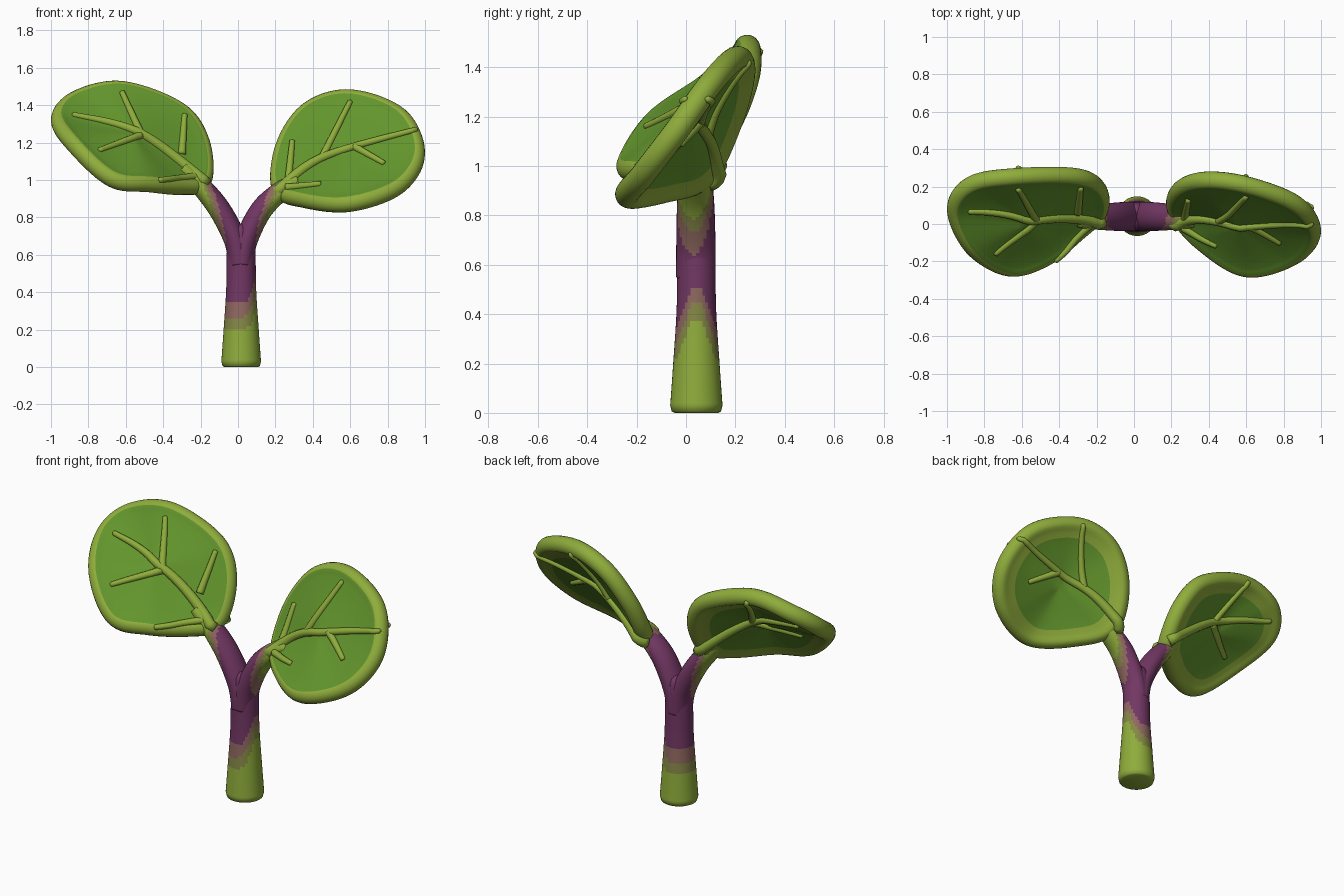
import bpy, bmesh, math
from mathutils import Vector
from mathutils.bvhtree import BVHTree

if "Cube" in bpy.data.objects:
    bpy.data.objects.remove(bpy.data.objects["Cube"])


def material(name, srgb):
    m = bpy.data.materials.new(name)
    m.diffuse_color = [(c / 255) ** 2.2 for c in srgb] + [1]
    m.use_nodes = True
    m.node_tree.nodes["Principled BSDF"].inputs["Base Color"].default_value = m.diffuse_color
    return m


MATS = [material("light green", (142, 171, 62)), material("leaf green", (98, 147, 48)),
        material("purple", (114, 58, 100)), material("mauve brown", (142, 104, 96)),
        material("olive", (132, 134, 72))]
LIGHT, DARK, PURPLE, BROWN, OLIVE = range(5)


def smooth_path(pts, n, closed=False):
    """Catmull-Rom spline through tuples of any length."""
    k = len(pts)
    get = (lambda i: pts[i % k]) if closed else (lambda i: pts[min(max(i, 0), k - 1)])
    out = []
    for i in range(k if closed else k - 1):
        a, b, c, d = (get(i + j) for j in (-1, 0, 1, 2))
        for s in range(n):
            t = s / n
            out.append(tuple(.5 * (2 * q + (r - p) * t + (2 * p - 5 * q + 4 * r - w) * t * t
                                   + (3 * q - p - 3 * r + w) * t ** 3)
                             for p, q, r, w in zip(a, b, c, d)))
    if not closed:
        out.append(tuple(pts[-1]))
    return out


def finish(name, bm, rule=None):
    bmesh.ops.recalc_face_normals(bm, faces=bm.faces)
    bm.normal_update()
    for f in bm.faces:
        f.smooth = True
        if rule:
            f.material_index = rule(f.calc_center_median(), f.normal)
    me = bpy.data.meshes.new(name)
    bm.to_mesh(me)
    for m in MATS:
        me.materials.append(m)
    ob = bpy.data.objects.new(name, me)
    bpy.context.collection.objects.link(ob)


def bridge(bm, a, b, colour=0):
    for j in range(len(a)):
        k = (j + 1) % len(a)
        bm.faces.new((a[j], a[k], b[k], b[j])).material_index = colour


def tube(bm, rings, sides):
    """rings: (x, y, z, radius across, radius in y)"""
    loops = []
    for i, (x, y, z, ra, ry) in enumerate(rings):
        a, b = rings[max(i - 1, 0)], rings[min(i + 1, len(rings) - 1)]
        d = (Vector(b[:3]) - Vector(a[:3])).normalized()
        u = Vector((0, 1, 0))
        u = (u - d * u.dot(d)).normalized()
        v = d.cross(u)
        loops.append([bm.verts.new(Vector((x, y, z)) + u * ry * math.cos(w) + v * ra * math.sin(w))
                      for w in (2 * math.pi * j / sides for j in range(sides))])
    for a, b in zip(loops, loops[1:]):
        bridge(bm, a, b)
    bm.faces.new(loops[0])
    bm.faces.new(loops[-1])


# Stem: green foot blending to purple
def stem_rule(p, n):
    z = p.z - .18 * max(0, n.x) ** 3
    return LIGHT if z < .2 else OLIVE if z < .27 else BROWN if z < .34 else PURPLE


bm = bmesh.new()
profile = [(0, .088), (.006, .1)] + smooth_path([(.03, .106), (.2, .094), (.42, .08), (.7, .073), (.765, .04)], 10)
tube(bm, [(.017, .042, z, r, r) for z, r in profile], 40)
finish("stem", bm, stem_rule)


# Leaf stalks: purple inside, fading outward
def stalk_rule(p, n):
    s = 1 if p.x > .015 else -1
    k = abs(p.x - .015) + .03 * (n.x * s - n.z) - .05 * max(0, n.y)
    return PURPLE if k < .115 else BROWN if k < .155 else OLIVE if k < .185 else LIGHT


def build_stalk(side, path):
    line = smooth_path(path, 10)
    rings = []
    for i, (x, z) in enumerate(line):
        f = i / (len(line) - 1)
        rings.append((x, .04 - .015 * f ** 4, z, .061 - .028 * f ** 4, .08 - .036 * f ** 3))
    bm = bmesh.new()
    tube(bm, rings, 32)
    finish(side + "_stalk", bm, stalk_rule)


build_stalk("right", [(.02, .55), (.045, .68), (.125, .84), (.235, .945), (.33, 1.0)])
build_stalk("left", [(.01, .55), (-.015, .68), (-.1, .845), (-.205, .975), (-.3, 1.07)])

R = .05  # rim radius
TS = [.15, .3, .45, .6, .72, .8, .88, .95]


def height(t):
    return .03 + .017 * t ** 4


def build_leaf(side, mid, outline, veins):
    """outline: centre line of the rounded rim; veins: (x, z) as seen from the front"""
    mid = Vector(mid)
    line = [Vector(p) for p in smooth_path(outline, 10, True)]
    n = len(line)
    tangents = [(line[(j + 1) % n] - line[j - 1]).normalized() for j in range(n)]
    normals = []
    for p, t in zip(line, tangents):
        v = t.cross(p - mid).normalized()
        normals.append(v if v.z - v.y > 0 else -v)
    mean = sum(normals, Vector()).normalized()

    def ring(t, sign):
        return [bm.verts.new(mid.lerp(line[j], t) + sign * height(t) * mean.lerp(normals[j], t).normalized())
                for j in range(n)]

    def rim(angle):
        vs = []
        for j in range(n):
            out = normals[j].cross(tangents[j]).normalized()
            if out.dot(line[j] - mid) < 0:
                out = -out
            vs.append(bm.verts.new(line[j] + R * (out * math.cos(angle) + normals[j] * math.sin(angle))))
        return vs

    bm = bmesh.new()
    # upper face, round rim, under face
    rings = [(ring(t, 1), DARK) for t in TS]
    rings += [(rim(math.radians(90 - 18 * i)), DARK if i == 0 else LIGHT) for i in range(11)]
    rings += [(ring(t, -1), DARK if t < .8 else LIGHT) for t in reversed(TS)]
    for (a, _), (b, colour) in zip(rings, rings[1:]):
        bridge(bm, a, b, colour)
    for loop, sign in ((rings[0][0], 1), (rings[-1][0], -1)):
        c = bm.verts.new(mid + mean * sign * height(0))
        for j in range(n):
            bm.faces.new((loop[j], loop[(j + 1) % n], c)).material_index = DARK
    finish(side + "_leaf", bm)
    tree = BVHTree.FromBMesh(bm)

    # Raised veins laid on the upper and under faces
    for face, dy, chosen in (("upper", 1, veins), ("under", -1, veins[:3])):
        vm = bmesh.new()
        for i, vein in enumerate(chosen):
            pts = smooth_path(vein, 12)
            r0, r1 = (.034, .014) if i == 0 else (.022, .014)
            path = []
            for s, (x, z) in enumerate(pts):
                hit = tree.ray_cast(Vector((x, -3 * dy, z)), Vector((0, dy, 0)))[0]
                if hit:
                    r = r0 + (r1 - r0) * s / len(pts)
                    path.append((*hit, r, r))
            # rounded tip
            tip = [e + .4 * (e - p) for e, p in zip(path[-1][:3], path[-2][:3])]
            path.append((*tip, .006, .006))
            tube(vm, path, 10)
        finish(side + "_" + face + "_veins", vm, lambda p, nn: LIGHT)


build_leaf("right", (.57, 0, 1.14),
           [(.23, .07, .96), (.25, .18, 1.18), (.38, .23, 1.37), (.6, .205, 1.435), (.86, .105, 1.34),
            (.95, -.04, 1.14), (.85, -.17, .97), (.6, -.235, .88), (.36, -.09, .9)],
           [[(.2, .93), (.45, 1.12), (.95, 1.27)], [(.45, 1.12), (.6, 1.42)], [(.62, 1.18), (.78, 1.09)],
            [(.27, 1.0), (.29, 1.21)], [(.26, .96), (.44, .98)]])
build_leaf("left", (-.57, .02, 1.23),
           [(-.19, .07, 1.0), (-.2, .19, 1.2), (-.32, .25, 1.37), (-.62, .25, 1.48), (-.86, .21, 1.43),
            (-.95, .08, 1.32), (-.86, -.12, 1.18), (-.67, -.23, 1.01), (-.48, -.18, .985), (-.3, -.04, .97)],
           [[(-.15, .97), (-.52, 1.25), (-.88, 1.35)], [(-.52, 1.25), (-.62, 1.47)],
            [(-.52, 1.24), (-.74, 1.16)], [(-.3, 1.14), (-.285, 1.35)], [(-.22, 1.02), (-.42, 1.0)]])
